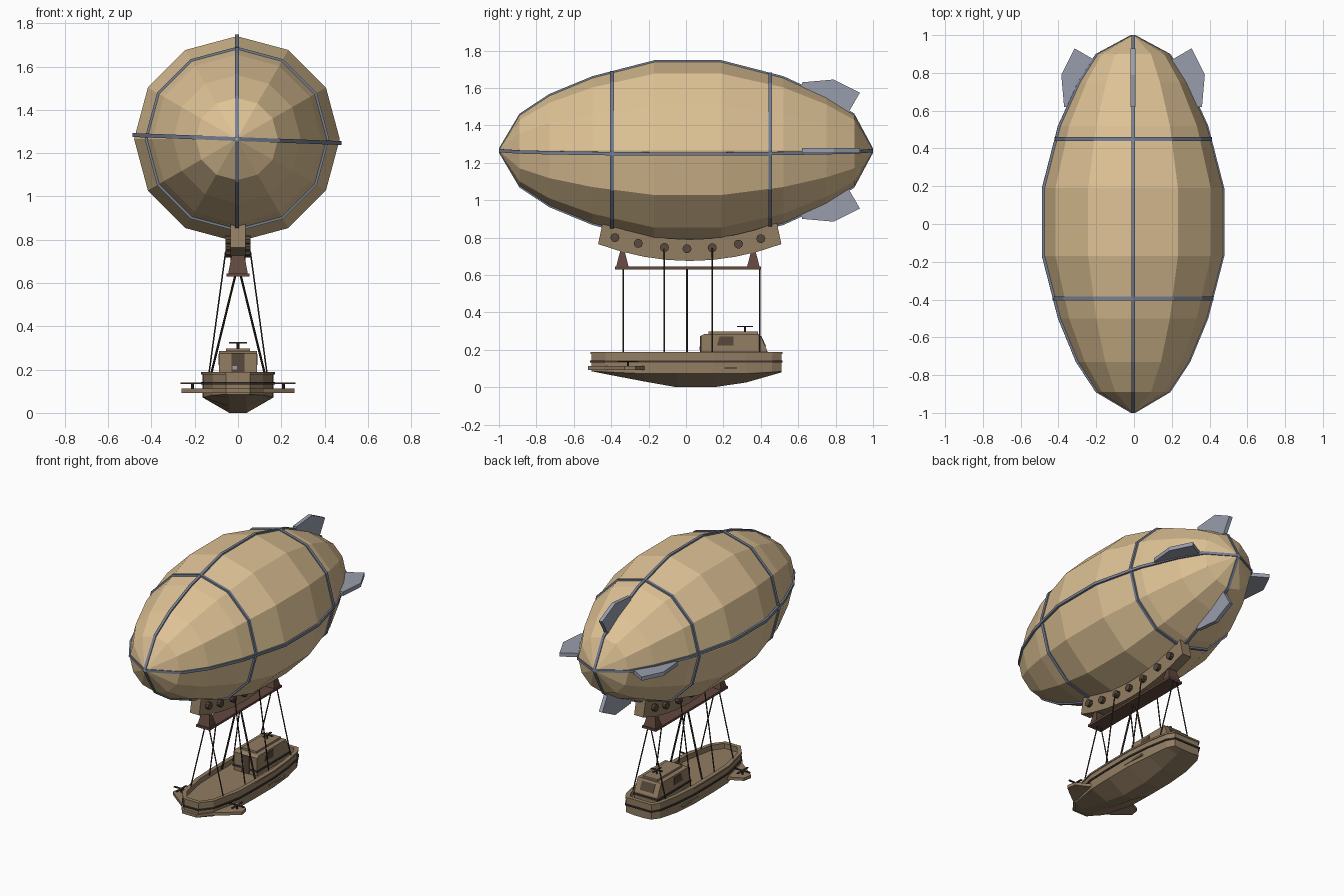
import bpy, bmesh, math
from mathutils import Vector

if "Cube" in bpy.data.objects:
    bpy.data.objects.remove(bpy.data.objects["Cube"])


def material(name, r, g, b):
    m = bpy.data.materials.new(name)
    lin = [((c / 255 + 0.055) / 1.055) ** 2.4 for c in (r, g, b)]
    m.diffuse_color = (*lin, 1)
    m.use_nodes = True
    m.node_tree.nodes["Principled BSDF"].inputs["Base Color"].default_value = m.diffuse_color
    return m


TAN = material("envelope tan", 222, 194, 149)
GREY = material("fin grey", 153, 158, 173)
STEEL = material("band steel", 118, 128, 148)
WOOD = material("hull brown", 146, 125, 98)
RED = material("beam brown", 98, 72, 62)
DARK = material("rope dark", 62, 55, 48)
GLASS = material("window brown", 88, 72, 60)


def finish(name, bm, mat):
    bmesh.ops.recalc_face_normals(bm, faces=bm.faces)
    me = bpy.data.meshes.new(name)
    bm.to_mesh(me)
    bm.free()
    me.materials.append(mat)
    ob = bpy.data.objects.new(name, me)
    bpy.context.collection.objects.link(ob)
    return ob


def loft(name, sections, mat, caps=True, closed=False):
    """Join equal-length loops of points with quads."""
    bm = bmesh.new()
    rows = [[bm.verts.new(p) for p in s] for s in sections]
    n = len(rows[0])
    pairs = list(zip(rows, rows[1:])) + ([(rows[-1], rows[0])] if closed else [])
    for a, b in pairs:
        for i in range(n):
            j = (i + 1) % n
            bm.faces.new((a[i], a[j], b[j], b[i]))
    if caps and not closed:
        bm.faces.new(rows[0])
        bm.faces.new(rows[-1])
    bmesh.ops.remove_doubles(bm, verts=bm.verts, dist=1e-5)
    return finish(name, bm, mat)


def prism_x(name, yz, x0, x1, mat):
    return loft(name, [[(x, y, z) for y, z in yz] for x in (x0, x1)], mat)


def prism_z(name, xy, z0, z1, mat):
    return loft(name, [[(x, y, z) for x, y in xy] for z in (z0, z1)], mat)


def box(name, x0, x1, y0, y1, z0, z1, mat):
    return prism_z(name, [(x0, y0), (x1, y0), (x1, y1), (x0, y1)], z0, z1, mat)


def rod(name, a, b, r, mat, sides=6):
    a, b = Vector(a), Vector(b)
    q = (b - a).to_track_quat('Z', 'Y')
    ring = [q @ Vector((r * math.cos(t), r * math.sin(t), 0))
            for t in (math.tau * i / sides for i in range(sides))]
    return loft(name, [[p + v for v in ring] for p in (a, b)], mat)


# --- Envelope: twelve-sided, pointed at both ends
CX, CZ = -0.005, 1.265
PROFILE = [(-1, 0.004), (-0.89, 0.19), (-0.73, 0.295), (-0.5, 0.39), (-0.17, 0.475),
           (0.19, 0.475), (0.52, 0.39), (0.75, 0.285), (0.9, 0.19), (1, 0.004)]


def radius(y):
    for (a, ra), (b, rb) in zip(PROFILE, PROFILE[1:]):
        if a <= y <= b:
            return ra + (rb - ra) * (y - a) / (b - a)


def circle12(r, y):
    return [(CX + r * math.sin(i * math.tau / 12), y, CZ + r * math.cos(i * math.tau / 12))
            for i in range(12)]


loft("envelope", [circle12(r, y) for y, r in PROFILE], TAN)

# --- Steel hoops and lengthwise bands
for y in (-0.395, 0.45):
    r = radius(y)
    loft("hoop_band", [circle12(r + a, y + b) for a, b in
                       ((0.009, -0.01), (0.009, 0.01), (-0.02, 0.01), (-0.02, -0.01))],
         STEEL, closed=True)
strip = [(y, r + 0.008) for y, r in PROFILE] + [(y, max(r - 0.015, 0)) for y, r in reversed(PROFILE)]
fin = [(0.62, 0.3), (0.62, 0.365), (0.79, 0.38), (0.93, 0.31), (0.875, 0.215), (0.85, 0.16)]
for deg in (0, 92.2, 180, -87.8):
    # one band and one tail fin on each quarter
    for ob in (prism_x("lengthwise_band", strip, -0.009, 0.009, STEEL),
               prism_x("tail_fin", fin, -0.013, 0.013, GREY)):
        ob.location = (CX, 0, CZ)
        ob.rotation_euler = (0, math.radians(deg if "band" in ob.name else round(deg / 90) * 90), 0)

# --- Curved keel with portholes
def keel_z(y):
    return 0.675 + 0.09 * ((y - 0.02) / 0.49) ** 2


ys = [-0.47 + 0.98 * i / 8 for i in range(9)]
low = [(y, keel_z(y)) for y in ys]
prism_x("keel", low + [(0.02 + (y - 0.02) * 0.95, z + 0.115) for y, z in reversed(low)],
        -0.035, 0.035, WOOD)
for y in (-0.38, -0.255, -0.115, 0.005, 0.14, 0.28, 0.4):
    z = keel_z(y) + 0.065
    rod("porthole", (-0.058, y, z), (0.058, y, z), 0.024, GLASS, 10)

# --- Hanging beam and its two tapered brackets
box("beam", -0.052, 0.052, -0.38, 0.4, 0.63, 0.645, RED)
for y in (-0.34, 0.36):
    loft("beam_bracket", [[(-a, y - b, z), (a, y - b, z), (a, y + b, z), (-a, y + b, z)]
                          for a, b, z in ((0.045, 0.033, 0.645), (0.028, 0.01, 0.735))], RED)

# --- Hull
STATIONS = [(-0.505, 0.055, 0.085), (-0.43, 0.115, 0.07), (-0.22, 0.16, 0.03), (-0.05, 0.165, 0),
            (0.15, 0.165, 0), (0.32, 0.15, 0.025), (0.46, 0.125, 0.065), (0.51, 0.095, 0.079)]
sections = []
for y, w, zk in STATIONS:
    half = [(w, 0.152), (w, 0.072 + 0.25 * max(zk - 0.03, 0)), (0.04, zk)]
    sections.append([(x, y, z) for x, z in half] + [(-x, y, z) for x, z in reversed(half)])
loft("hull", sections, WOOD)


def outline(o):
    side = [(w * (1 + o / 0.165), y * (1 + o / 0.51)) for y, w, _ in STATIONS]
    return side + [(-x, y) for x, y in reversed(side)]


def rail(name, o, i, z0, z1, mat):
    loft(name, [[(x, y, z) for x, y in outline(d)] for d, z in
                ((o, z0), (o, z1), (i, z1), (i, z0))], mat, closed=True)


rail("bulwark", 0, -0.02, 0.14, 0.18, WOOD)
rail("top_rail", 0.005, -0.023, 0.177, 0.188, WOOD)
rail("rubbing_strake", 0.007, -0.01, 0.132, 0.142, DARK)

# --- Cabin, roof hatch, windows and door
cab = [(0.08, 0.14), (0.08, 0.275), (0.1, 0.285), (0.395, 0.285), (0.432, 0.2), (0.432, 0.14)]
prism_x("cabin", cab, -0.088, 0.088, WOOD)
box("cabin_roof", -0.055, 0.055, 0.12, 0.385, 0.284, 0.298, WOOD)
box("cabin_door", -0.03, 0.03, 0.074, 0.081, 0.155, 0.275, GLASS)
box("door_plate", -0.025, -0.005, 0.071, 0.075, 0.2, 0.217, GREY)
for s in (-1, 1):
    x0, x1 = sorted((s * 0.087, s * 0.091))
    prism_x("side_window", [(0.165, 0.222), (0.255, 0.222), (0.255, 0.272), (0.18, 0.272)], x0, x1, GLASS)
    box("hull_slot", *sorted((s * 0.15, s * 0.168)), 0.1, 0.27, 0.096, 0.108, WOOD)
prism_x("rear_window", [(0.428, 0.218), (0.404, 0.272), (0.396, 0.265), (0.42, 0.215)], -0.05, 0.05, GLASS)
prism_x("cabin_skirt", [(0.075, 0.178), (0.438, 0.178), (0.438, 0.19), (0.075, 0.19)], -0.093, 0.093, DARK)


# --- Small rotors
def rotor(x, y, z0, z1, r):
    rod("rotor_shaft", (x, y, z0), (x, y, z1), 0.006, DARK)
    box("rotor_blade", x - r, x + r, y - 0.006, y + 0.006, z1 - 0.004, z1 + 0.002, DARK)
    box("rotor_blade", x - 0.006, x + 0.006, y - r, y + r, z1 - 0.004, z1 + 0.002, DARK)


rotor(0, 0.315, 0.29, 0.325, 0.042)

# --- Bow wings with rotors, and the ropes
for s in (-1, 1):
    wing = [(0, -0.525), (0.055, -0.525), (0.12, -0.44), (0.2, -0.38), (0.262, -0.33),
            (0.25, -0.27), (0.19, -0.24), (0.12, -0.2), (0, -0.2)]
    prism_z("bow_wing", [(s * x, y) for x, y in wing], 0.092, 0.112, WOOD)
    rotor(s * 0.21, -0.31, 0.11, 0.138, 0.055)
    for y, r in ((-0.335, 0.004), (0.005, 0.006), (0.395, 0.004)):
        rod("beam_rope", (s * 0.012, y, 0.637), (s * 0.125, y, 0.175), r, DARK)
    for y in (-0.115, 0.14):
        rod("keel_rope", (s * 0.057, y, 0.745), (s * 0.135, y, 0.175), 0.004, DARK)
